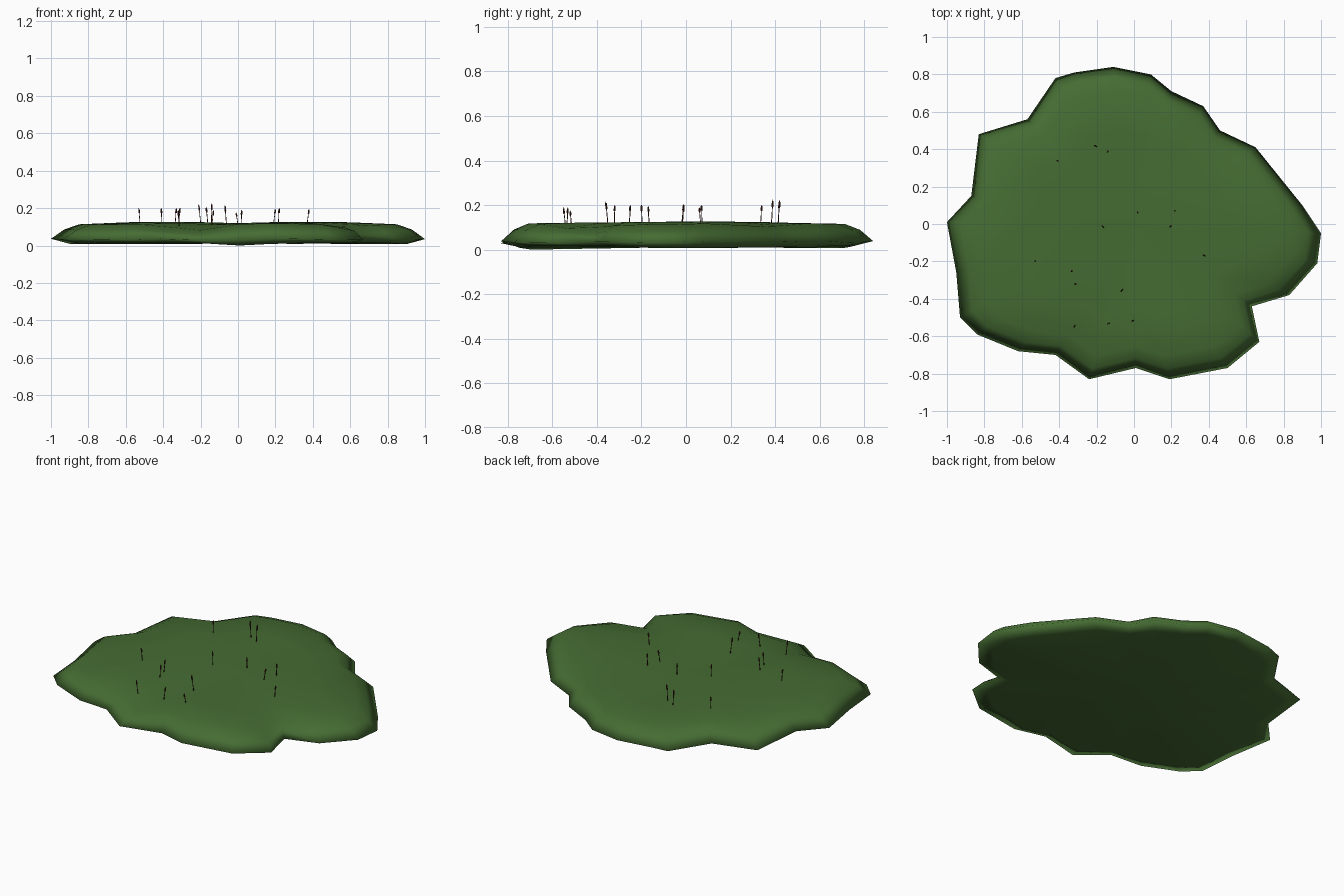
import bpy, bmesh, math, random
from mathutils import Vector

if "Cube" in bpy.data.objects:
    bpy.data.objects.remove(bpy.data.objects["Cube"], do_unlink=True)
random.seed(4)


def material(name, colour):
    m = bpy.data.materials.new(name)
    m.use_nodes = True
    m.diffuse_color = (*colour, 1)
    m.node_tree.nodes["Principled BSDF"].inputs["Base Color"].default_value = (*colour, 1)
    return m


def finish(bm, name, mat, angle):
    bmesh.ops.recalc_face_normals(bm, faces=bm.faces)
    mesh = bpy.data.meshes.new(name)
    bm.to_mesh(mesh)
    bm.free()
    obj = bpy.data.objects.new(name, mesh)
    bpy.context.collection.objects.link(obj)
    mesh.materials.append(mat)
    bpy.ops.object.select_all(action="DESELECT")
    obj.select_set(True)
    bpy.context.view_layer.objects.active = obj
    bpy.ops.object.shade_smooth_by_angle(angle=math.radians(angle))
    return obj


green = material("grass green", (0.06, 0.15, 0.033))
brown = material("reed brown", (0.07, 0.018, 0.01))

# Irregular shoreline
shore = [(-1, .01), (-.87, .15), (-.83, .48), (-.57, .56), (-.42, .78), (-.32, .81),
         (-.11, .84), (.09, .8), (.2, .71), (.37, .63), (.46, .5), (.65, .41),
         (.9, .1), (1, -.05), (.98, -.21), (.83, -.38), (.63, -.44), (.67, -.63),
         (.5, -.77), (.19, -.83), (.01, -.77), (-.24, -.83), (-.42, -.7),
         (-.62, -.68), (-.84, -.59), (-.93, -.5), (-.95, -.26)]

# Shallow hollows in the turf: x, y, depth, radius
hollows = [(0, -.2, .02, .3), (-.26, -.72, .04, .2), (.5, .42, .025, .15),
           (0, .4, .015, .3), (.6, -.45, .03, .15)]


def turf(x, y):
    z = .135 - .03 * (x * x + y * y)
    for hx, hy, depth, r in hollows:
        z -= depth * math.exp(-((x - hx) ** 2 + (y - hy) ** 2) / (r * r))
    return z


# Island: rings from the underside round the rim to the crown
bm = bmesh.new()


def ring(scale, height):
    return [bm.verts.new((x * scale, y * scale, height(x * scale, y * scale))) for x, y in shore]


rings = [ring(.9, lambda x, y: random.uniform(.006, .018)),
         ring(1, lambda x, y: random.uniform(.028, .04)),
         ring(.93, lambda x, y: turf(x, y) * .78),
         ring(.85, turf), ring(.6, turf), ring(.3, turf)]
count = len(shore)
for low, high in zip(rings, rings[1:]):
    for i in range(count):
        j = (i + 1) % count
        bm.faces.new((low[i], low[j], high[j], high[i]))
for edge, z in ((rings[0], .012), (rings[-1], turf(0, 0))):
    hub = bm.verts.new((0, 0, z))
    for i in range(count):
        bm.faces.new((edge[i], edge[(i + 1) % count], hub))
bm.verts.ensure_lookup_table()
rings[0][20].co.z = 0
finish(bm, "grassy_island", green, 180)

# Reeds: tip x, y, z, each a leaning stem with a thicker seed head
reeds = [(-.21, .42, .22), (-.14, .39, .225), (-.41, .34, .2), (.02, .06, .19),
         (.22, .07, .2), (-.17, -.01, .205), (.2, -.01, .195), (-.53, -.2, .2),
         (-.33, -.25, .2), (-.31, -.32, .2), (.38, -.17, .195), (-.07, -.36, .215),
         (-.32, -.55, .19), (-.13, -.53, .19), (-.01, -.52, .175)]


def tube(bm, base, tip, r1, r2):
    axis = tip - base
    matrix = axis.to_track_quat("Z", "Y").to_matrix().to_4x4()
    matrix.translation = (base + tip) / 2
    bmesh.ops.create_cone(bm, cap_ends=True, segments=6, radius1=r1, radius2=r2,
                          depth=axis.length, matrix=matrix)


for n, (x, y, z) in enumerate(reeds):
    bm = bmesh.new()
    tip = Vector((x, y, z))
    base = Vector((x + random.uniform(-.012, .012), y + random.uniform(-.012, .012),
                   turf(x, y) - .015))
    tube(bm, base, tip, .0025, .0015)
    tube(bm, base.lerp(tip, .72), base.lerp(tip, .95), .005, .004)
    finish(bm, f"reed_{n + 1}", brown, 40)
